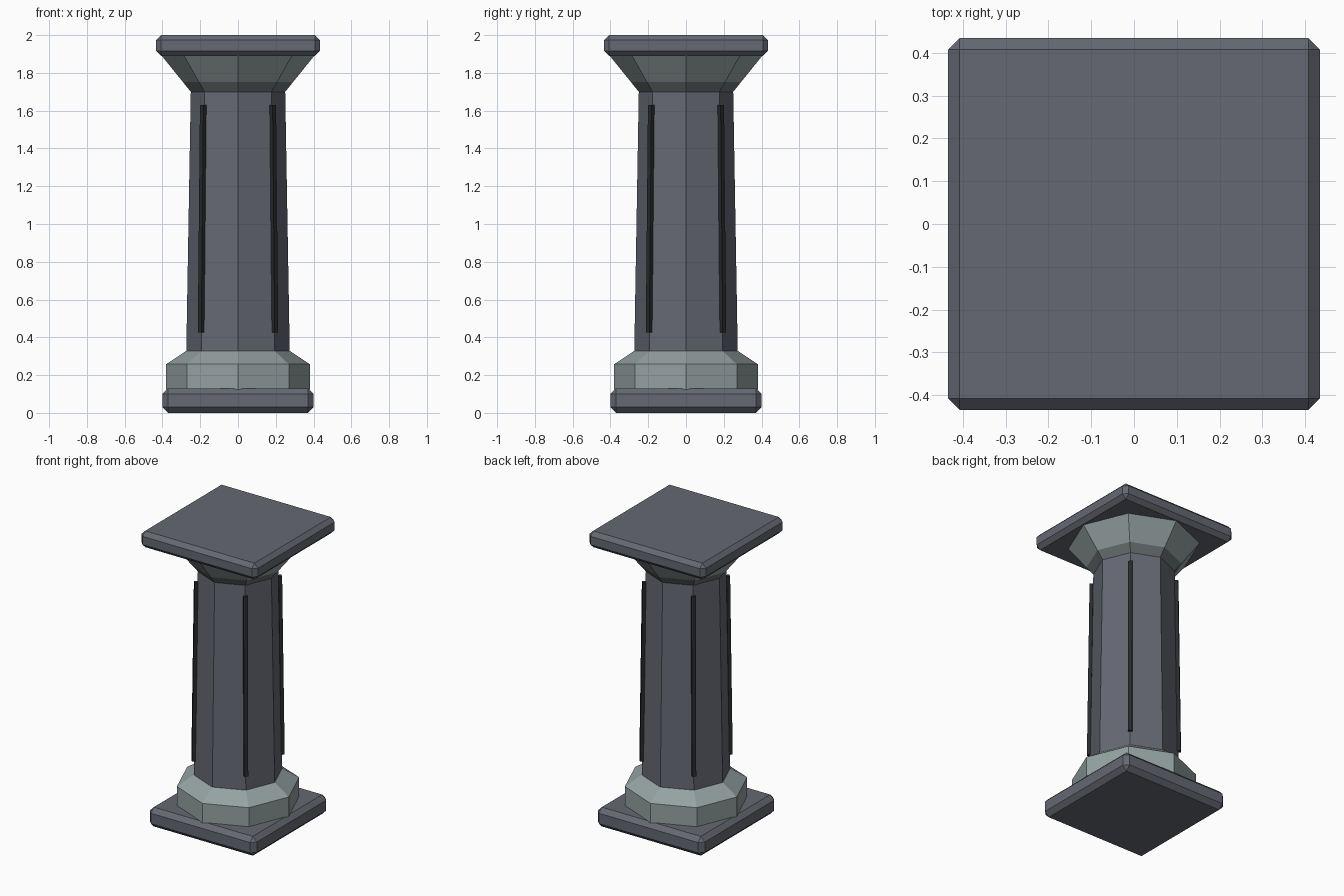
import bpy, bmesh, math
from mathutils import Matrix, Vector

cube = bpy.data.objects.get("Cube")
if cube:
    bpy.data.objects.remove(cube, do_unlink=True)


def material(name, rgb):
    m = bpy.data.materials.new(name)
    m.use_nodes = True
    m.diffuse_color = (*rgb, 1)
    m.node_tree.nodes["Principled BSDF"].inputs["Base Color"].default_value = (*rgb, 1)
    return m


slate = material("slate stone", (0.13, 0.14, 0.17))
pale = material("pale stone", (0.30, 0.36, 0.36))
grey = material("grey stone", (0.15, 0.17, 0.17))
dark = material("dark inlay", (0.022, 0.023, 0.026))


def finish(name, bm, mat):
    bmesh.ops.recalc_face_normals(bm, faces=bm.faces)
    me = bpy.data.meshes.new(name)
    bm.to_mesh(me)
    bm.free()
    me.materials.append(mat)
    ob = bpy.data.objects.new(name, me)
    bpy.context.collection.objects.link(ob)
    return ob


def slab(name, half, z0, z1, bevel, mat):
    """Square slab with chamfered edges."""
    bm = bmesh.new()
    bmesh.ops.create_cube(bm, size=1)
    bmesh.ops.scale(bm, vec=(2 * half, 2 * half, z1 - z0), verts=bm.verts)
    bmesh.ops.translate(bm, vec=(0, 0, (z0 + z1) / 2), verts=bm.verts)
    bmesh.ops.bevel(bm, geom=bm.edges[:], offset=bevel, segments=1, affect='EDGES')
    return finish(name, bm, mat)


def octagon(name, profile, mat):
    """Eight-sided solid through (radius, height) rings, corner towards the front."""
    bm = bmesh.new()
    rings = [[bm.verts.new((r * math.cos(i * math.pi / 4), r * math.sin(i * math.pi / 4), z))
              for i in range(8)] for r, z in profile]
    for low, high in zip(rings, rings[1:]):
        for i in range(8):
            j = (i + 1) % 8
            bm.faces.new((low[i], low[j], high[j], high[i]))
    bm.faces.new(rings[0][::-1])
    bm.faces.new(rings[-1])
    return finish(name, bm, mat)


# Plinth and top slab
slab("base_slab", 0.40, 0, 0.13, 0.03, slate)
slab("top_slab", 0.435, 1.89, 2.0, 0.027, slate)

# Column from bottom to top
octagon("base_collar", [(0.38, 0.125), (0.38, 0.258), (0.275, 0.328)], pale)
octagon("shaft", [(0.274, 0.32), (0.25, 1.70)], slate)
capital = octagon("capital", [(0.25, 1.70), (0.292, 1.752), (0.405, 1.892)], pale)
capital.data.materials.append(grey)
for face in capital.data.polygons:
    if face.center.z < 1.75:
        face.material_index = 1

# Thin strips leaning with the shaft on its four diagonal corners
foot, head = Vector((0.277, 0, 0.425)), Vector((0.261, 0, 1.63))
axis = head - foot
lean = Matrix.Rotation(math.atan2(axis.x, axis.z), 4, 'Y')
for k, corner in enumerate(("back_left", "back_right", "front_right", "front_left")):
    turn = Matrix.Rotation(math.radians(45 + 90 * k), 4, 'Z')
    bm = bmesh.new()
    bmesh.ops.create_cube(bm, size=1)
    bmesh.ops.scale(bm, vec=(0.022, 0.026, axis.length), verts=bm.verts)
    bmesh.ops.transform(bm, matrix=turn @ Matrix.Translation((foot + head) / 2) @ lean, verts=bm.verts)
    finish("strip_" + corner, bm, dark)
